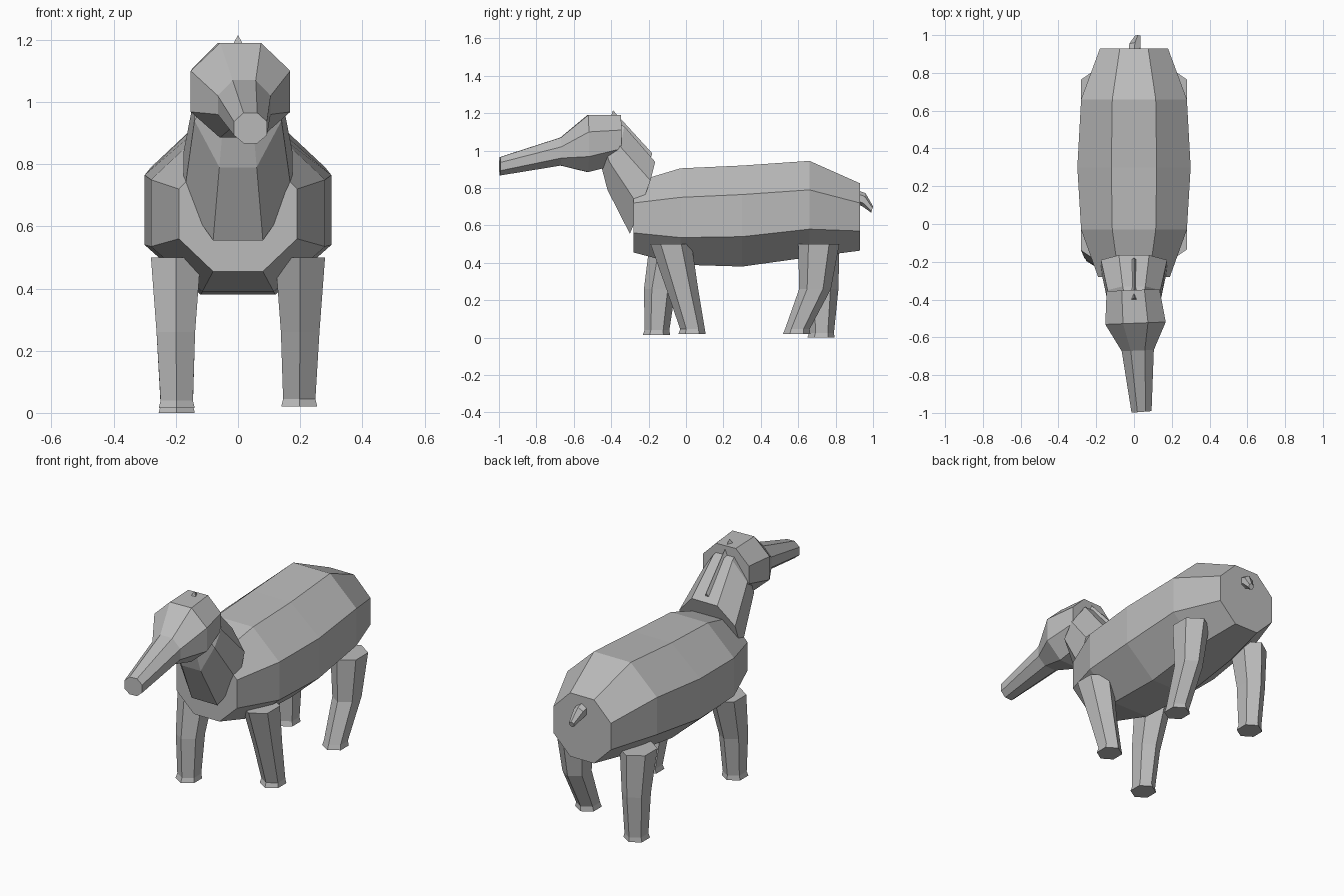
import bpy, bmesh, math

cube = bpy.data.objects.get("Cube")
if cube:
    bpy.data.objects.remove(cube, do_unlink=True)

grey = bpy.data.materials.new("plain grey")
grey.use_nodes = True
colour = (0.5, 0.5, 0.5, 1)
grey.diffuse_color = colour
grey.node_tree.nodes["Principled BSDF"].inputs["Base Color"].default_value = colour


def loft(name, rings):
    """Skin a list of equal-sized point rings and cap both ends."""
    bm = bmesh.new()
    loops = [[bm.verts.new(p) for p in ring] for ring in rings]
    n = len(loops[0])
    for a, b in zip(loops, loops[1:]):
        for i in range(n):
            j = (i + 1) % n
            bm.faces.new((a[i], a[j], b[j], b[i]))
    bm.faces.new(loops[0])
    bm.faces.new(loops[-1])
    bmesh.ops.recalc_face_normals(bm, faces=bm.faces)
    mesh = bpy.data.meshes.new(name)
    bm.to_mesh(mesh)
    bm.free()
    mesh.materials.append(grey)
    obj = bpy.data.objects.new(name, mesh)
    bpy.context.collection.objects.link(obj)
    return obj


def octagon(cx, flat, wide, ys, zs, skew=0.0):
    """Eight-sided section: four levels from top to bottom, flat top and base."""
    widths = (flat, wide, wide, flat)
    if not isinstance(ys, tuple):
        ys = (ys,) * 4
    levels = list(zip(widths, ys, zs))
    right = [(cx + w, y + skew * w, z) for w, y, z in levels]
    left = [(cx - w, y - skew * w, z) for w, y, z in reversed(levels)]
    return right + left


def hexagon(cx, cy, z, wide, deep):
    """Six-sided section with points at front and back."""
    return [(cx + wide * math.sin(math.radians(a)) / math.sin(math.radians(60)),
             cy + deep * math.cos(math.radians(a)), z) for a in range(0, 360, 60)]


# Barrel body
loft("body", [
    octagon(0, 0.08, 0.19, -0.28, (0.83, 0.72, 0.56, 0.455)),
    octagon(0, 0.115, 0.28, -0.03, (0.905, 0.75, 0.535, 0.39)),
    octagon(0, 0.12, 0.30, 0.30, (0.92, 0.765, 0.54, 0.38)),
    octagon(0, 0.115, 0.28, 0.66, (0.945, 0.79, 0.58, 0.43)),
    octagon(0, 0.075, 0.18, 0.93, (0.825, 0.72, 0.57, 0.465)),
])

# Neck, rising forward from the chest into the head
loft("neck", [
    octagon(0, 0.08, 0.175, (-0.165, -0.19, -0.245, -0.30), (0.94, 0.84, 0.69, 0.555)),
    octagon(0, 0.06, 0.14, (-0.33, -0.35, -0.41, -0.42), (1.13, 1.02, 0.94, 0.79)),
    octagon(0, 0.05, 0.10, (-0.38, -0.40, -0.43, -0.45), (1.15, 1.07, 1.00, 0.905)),
])

# Head with long tapering snout
loft("head", [
    octagon(-0.005, 0.06, 0.14, -0.35, (1.19, 1.11, 1.01, 0.93), 0.04),
    octagon(0.008, 0.066, 0.16, -0.525, (1.19, 1.10, 0.968, 0.885), 0.04),
    octagon(0.02, 0.037, 0.085, -0.67, (1.07, 1.02, 0.96, 0.92), 0.04),
    octagon(0.04, 0.022, 0.053, -0.995, (0.965, 0.937, 0.893, 0.867), 0.08),
])

# Ridge-shaped mane along the back of the neck
loft("mane", [
    [(-0.03, y - 0.02, z - 0.055), (0.03, y - 0.02, z - 0.055), (0, y, z)]
    for y, z in ((-0.18, 0.985), (-0.39, 1.215))
])

# Short drooping tail
tail = [(0, 0.90, 0.755, 0.036), (0.005, 0.95, 0.738, 0.034), (0.02, 0.995, 0.685, 0.017)]
loft("tail", [
    [(x + r * math.sin(math.radians(a)), y + 0.3 * r * math.cos(math.radians(a)),
      z + r * math.cos(math.radians(a))) for a in range(0, 360, 60)]
    for x, y, z, r in tail
])


# Striding legs: side, then y at hip, knee and foot, then ground height
legs = {
    "front_left_leg": (1, -0.08, -0.02, 0.035, 0.02),
    "front_right_leg": (-1, -0.085, -0.14, -0.155, 0.015),
    "back_left_leg": (1, 0.71, 0.69, 0.595, 0.02),
    "back_right_leg": (-1, 0.71, 0.73, 0.725, 0.0),
}
for name, (side, hip, knee, foot, ground) in legs.items():
    loft(name, [
        hexagon(side * 0.2, hip, 0.50, 0.08, 0.11),
        hexagon(side * 0.2, knee, 0.26, 0.062, 0.085),
        hexagon(side * 0.197, foot, ground + 0.025, 0.052, 0.066),
        hexagon(side * 0.197, foot - 0.003, ground, 0.058, 0.073),
    ])
